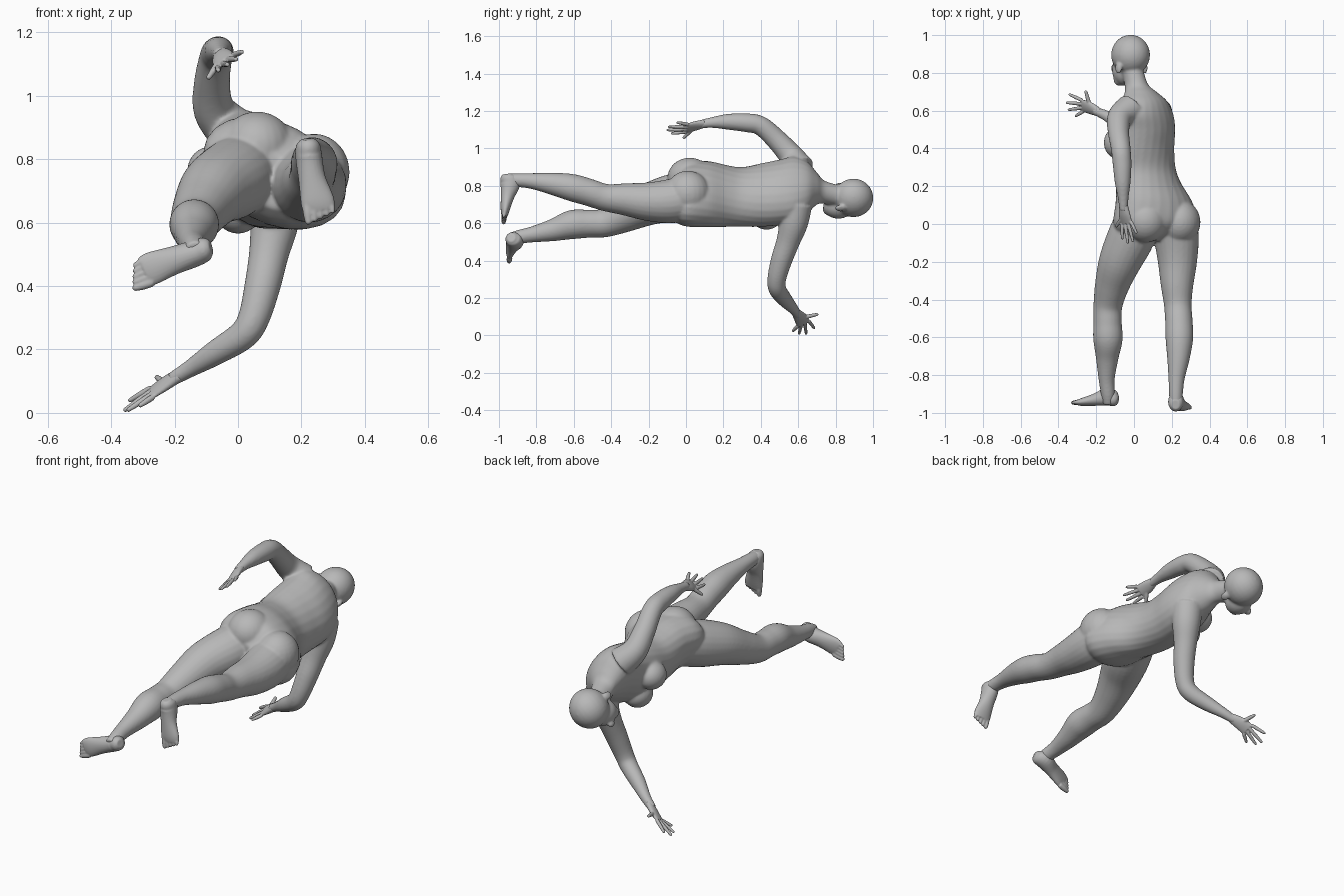
import bpy, bmesh, math
from mathutils import Vector, Matrix

grey = bpy.data.materials.new("matte_grey")
grey.diffuse_color = (0.48, 0.48, 0.48, 1)


def spline(rows, steps=5):
    """Catmull-Rom through rows of numbers."""
    out = []
    for i in range(len(rows) - 1):
        p = [rows[max(0, min(len(rows) - 1, i + k))] for k in (-1, 0, 1, 2)]
        for s in range(steps):
            t = s / steps
            out.append([0.5 * (2 * b + (c - a) * t + (2 * a - 5 * b + 4 * c - d) * t * t
                               + (3 * b - a - 3 * c + d) * t ** 3) for a, b, c, d in zip(*p)])
    return out + [list(rows[-1])]


def loft(bm, rows, ref=None, sides=24):
    """Tube through (x, y, z, half width, half depth, roll); ref fixes the width axis."""
    rows = spline([list(r) + [0] * (6 - len(r)) for r in rows])
    pts = [Vector(r[:3]) for r in rows]
    rings = []
    for i, r in enumerate(rows):
        t = (pts[min(i + 1, len(pts) - 1)] - pts[max(i - 1, 0)]).normalized()
        if ref is None:
            t = Vector((0, 1, 0))
            u = Vector((math.cos(math.radians(r[5])), 0, -math.sin(math.radians(r[5]))))
        else:
            u = Vector(ref)
            u = (u - t * u.dot(t)).normalized()
        v = t.cross(u)
        rings.append([bm.verts.new(pts[i] + u * r[3] * math.cos(a) + v * r[4] * math.sin(a))
                      for a in (2 * math.pi * k / sides for k in range(sides))])
    for a, b in zip(rings, rings[1:]):
        for k in range(sides):
            n = (k + 1) % sides
            bm.faces.new((a[k], a[n], b[n], b[k]))
    bm.faces.new(rings[0][::-1])
    bm.faces.new(rings[-1])


def limb(bm, rows, ref):
    """Round tube from (x, y, z, radius)."""
    loft(bm, [r + (r[3],) for r in rows], ref)


def ball(bm, centre, radii, roll=0):
    """Ellipsoid rolled about the long body axis."""
    m = (Matrix.Translation(centre) @ Matrix.Rotation(math.radians(roll), 4, 'Y')
         @ Matrix.Diagonal((*radii, 1)))
    bmesh.ops.create_uvsphere(bm, u_segments=24, v_segments=16, radius=1, matrix=m)


def digit(bm, base, tip, r):
    """Finger or toe with a rounded end."""
    base, tip = Vector(base), Vector(tip)
    mid = base.lerp(tip, 0.5)
    rows = [(*base, r), (*mid, r), (*tip, r * 0.75)]
    limb(bm, rows, (0.3, 0.5, 0.81))
    ball(bm, tip, (r * 0.75,) * 3)


def finish(bm, name, voxel, smooth):
    """Fuse overlapping volumes into one smooth skin."""
    bmesh.ops.recalc_face_normals(bm, faces=bm.faces)
    me = bpy.data.meshes.new(name)
    bm.to_mesh(me)
    bm.free()
    me.materials.append(grey)
    ob = bpy.data.objects.new(name, me)
    bpy.context.collection.objects.link(ob)
    rm = ob.modifiers.new("fuse", 'REMESH')
    rm.mode = 'VOXEL'
    rm.voxel_size = voxel
    rm.use_smooth_shade = True
    sm = ob.modifiers.new("soften", 'SMOOTH')
    sm.factor = 0.5
    sm.iterations = smooth


body = bmesh.new()

# Torso and neck, twisting from pelvis to shoulders
loft(body, [
    (0.11, -0.09, 0.73, 0.14, 0.08, 24),
    (0.11, -0.04, 0.745, 0.215, 0.13, 26),
    (0.115, 0.02, 0.755, 0.24, 0.155, 27),
    (0.105, 0.12, 0.755, 0.22, 0.155, 33),
    (0.075, 0.22, 0.745, 0.19, 0.145, 40),
    (0.06, 0.30, 0.74, 0.18, 0.138, 45),
    (0.055, 0.40, 0.75, 0.185, 0.14, 52),
    (0.06, 0.50, 0.765, 0.19, 0.14, 55),
    (0.06, 0.58, 0.785, 0.19, 0.125, 56),
    (0.055, 0.65, 0.79, 0.15, 0.105, 56),
    (0.035, 0.70, 0.785, 0.09, 0.08, 52),
    (0.012, 0.74, 0.765, 0.06, 0.065, 45),
    (-0.01, 0.82, 0.745, 0.056, 0.06, 45)])
ball(body, (0.06, 0.02, 0.84), (0.115, 0.12, 0.11))
ball(body, (0.24, 0.01, 0.76), (0.112, 0.12, 0.12))
for c in ((-0.085, 0.43, 0.765), (0.0, 0.43, 0.64)):
    ball(body, c, (0.075, 0.085, 0.075))

# Head: skull, jaw, nose, ears
ball(body, (-0.018, 0.895, 0.735), (0.10, 0.107, 0.106), 45)
ball(body, (-0.05, 0.815, 0.69), (0.065, 0.082, 0.068), 45)
ball(body, (-0.075, 0.765, 0.675), (0.038, 0.035, 0.03), 45)
ball(body, (-0.105, 0.825, 0.647), (0.014, 0.026, 0.022), 45)
for c in ((0.055, 0.825, 0.68), (-0.082, 0.825, 0.80)):
    ball(body, c, (0.012, 0.032, 0.022), 45)

# Legs
limb(body, [(0.03, 0.04, 0.77, 0.12), (-0.02, -0.08, 0.735, 0.125), (-0.075, -0.2, 0.70, 0.112),
            (-0.115, -0.32, 0.645, 0.092), (-0.138, -0.43, 0.602, 0.077), (-0.14, -0.52, 0.597, 0.075),
            (-0.138, -0.61, 0.592, 0.078), (-0.142, -0.71, 0.563, 0.06), (-0.145, -0.82, 0.54, 0.043),
            (-0.138, -0.9, 0.525, 0.037), (-0.135, -0.95, 0.51, 0.032)], (1, 0, 0))
limb(body, [(0.21, 0.04, 0.74, 0.12), (0.225, -0.08, 0.718, 0.118), (0.23, -0.2, 0.715, 0.104),
            (0.228, -0.32, 0.727, 0.087), (0.232, -0.43, 0.737, 0.073), (0.238, -0.52, 0.765, 0.073),
            (0.24, -0.61, 0.79, 0.073), (0.235, -0.71, 0.81, 0.06), (0.225, -0.82, 0.825, 0.043),
            (0.222, -0.9, 0.83, 0.037), (0.222, -0.95, 0.83, 0.034)], (1, 0, 0))

# Arms
limb(body, [(-0.02, 0.61, 0.89, 0.08), (-0.075, 0.565, 0.955, 0.066), (-0.082, 0.49, 1.04, 0.057),
            (-0.07, 0.40, 1.12, 0.052), (-0.063, 0.32, 1.137, 0.05), (-0.06, 0.22, 1.142, 0.042),
            (-0.057, 0.14, 1.138, 0.029), (-0.055, 0.07, 1.128, 0.022)], (1, 0, 0))
limb(body, [(0.12, 0.59, 0.70, 0.085), (0.115, 0.575, 0.60, 0.077), (0.097, 0.545, 0.50, 0.063),
            (0.077, 0.51, 0.40, 0.057), (0.05, 0.485, 0.30, 0.05), (0.015, 0.49, 0.245, 0.047),
            (-0.07, 0.53, 0.19, 0.04), (-0.15, 0.575, 0.14, 0.028), (-0.21, 0.60, 0.105, 0.022)], (0, 1, 0))
finish(body, "body", 0.0065, 10)

# Feet: arch, heel and toes
foot = bmesh.new()
loft(foot, [(0.22, -0.955, 0.863, 0.022, 0.025), (0.221, -0.952, 0.845, 0.037, 0.043),
            (0.223, -0.94, 0.81, 0.042, 0.053), (0.233, -0.955, 0.74, 0.043, 0.036),
            (0.25, -0.967, 0.67, 0.053, 0.024), (0.255, -0.97, 0.638, 0.05, 0.016)], (1, 0, 0))
for i in range(5):
    x = 0.218 + i * 0.019
    digit(foot, (x, -0.97, 0.655), (x + 0.004, -0.975, 0.604 + 0.008 * i), 0.015 - i * 0.0013)
finish(foot, "right_foot", 0.004, 4)

foot = bmesh.new()
across = Vector((-0.35, 0, 0.93))
loft(foot, [(-0.085, -0.935, 0.522, 0.022, 0.022), (-0.102, -0.93, 0.517, 0.037, 0.038),
            (-0.138, -0.915, 0.502, 0.042, 0.048), (-0.205, -0.93, 0.48, 0.045, 0.033),
            (-0.268, -0.942, 0.457, 0.052, 0.022), (-0.295, -0.945, 0.445, 0.048, 0.015)], across)
for i in range(5):
    b = Vector((-0.27, -0.943, 0.413)) + across * (i * 0.019)
    digit(foot, b, b + Vector((-0.052 + 0.006 * i, -0.003, -0.018)), 0.015 - i * 0.0013)
finish(foot, "left_foot", 0.004, 4)


def hand(name, wrist, palm, knuckles, tips, thumb):
    """Palm fan, four fingers and a thumb."""
    bm = bmesh.new()
    a, b = Vector(knuckles[0]), Vector(knuckles[1])
    lat = (b - a).normalized()
    k = (a + b) / 2
    loft(bm, [(*wrist, 0.024, 0.02), (*palm, 0.036, 0.017), (*k, 0.037, 0.011)], lat)
    for i, tip in enumerate(tips):
        digit(bm, a.lerp(b, i / 3), tip, 0.0095)
    digit(bm, palm, thumb, 0.011)
    finish(bm, name, 0.0035, 3)


hand("left_hand", (-0.055, 0.10, 1.133), (-0.05, 0.05, 1.12), ((-0.063, 0.0, 1.088), (-0.015, 0.01, 1.128)),
     [(-0.062, -0.075, 1.08), (-0.033, -0.098, 1.098), (-0.006, -0.09, 1.115), (0.012, -0.045, 1.138)],
     (-0.092, -0.01, 1.058))
hand("right_hand", (-0.18, 0.588, 0.122), (-0.23, 0.613, 0.092), ((-0.275, 0.655, 0.078), (-0.268, 0.597, 0.05)),
     [(-0.34, 0.685, 0.04), (-0.355, 0.642, 0.01), (-0.345, 0.605, 0.01), (-0.308, 0.572, 0.024)],
     (-0.255, 0.70, 0.112))
